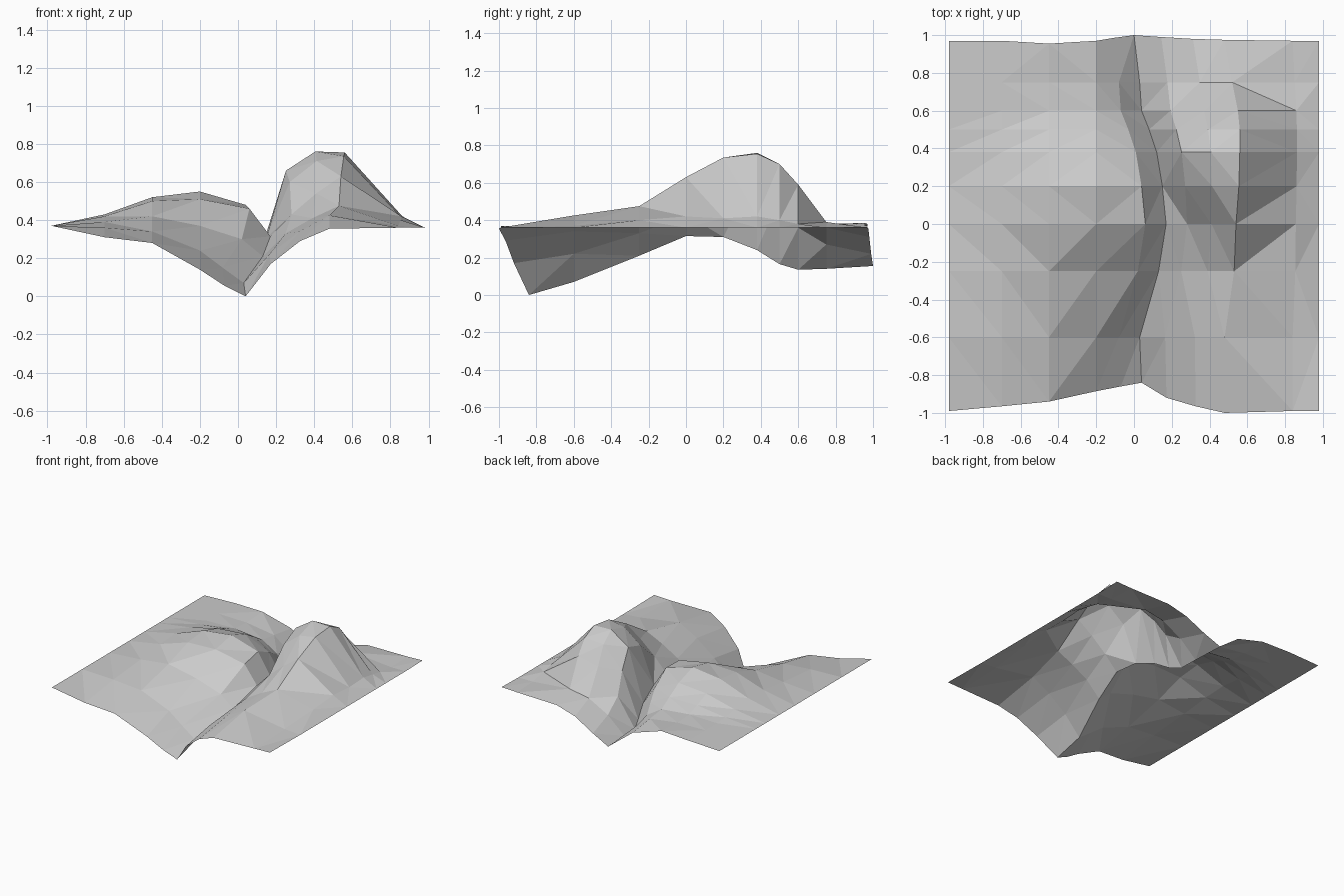
import bpy, bmesh

# Cross-sections from front to back: y, valley x, ridge x, then heights west to east
SECTIONS = [
    (-1.0, .04, .48, (.37, .31, .28, .14, .055, 0, .17, .29, .355, .36, .365)),
    (-.60, .03, .48, (.37, .36, .34, .24, .15, .07, .22, .34, .425, .37, .36)),
    (-.25, .13, .53, (.37, .39, .42, .37, .30, .21, .33, .41, .475, .40, .36)),
    (0.0, .17, .54, (.37, .42, .50, .51, .46, .315, .43, .54, .63, .42, .36)),
    (.20, .15, .555, (.37, .43, .52, .55, .48, .31, .60, .71, .735, .41, .36)),
    (.38, .12, .56, (.37, .41, .47, .49, .40, .24, .66, .76, .755, .42, .36)),
    (.50, .08, .56, (.37, .39, .42, .42, .33, .165, .52, .69, .70, .40, .36)),
    (.60, .04, .55, (.37, .38, .385, .36, .28, .135, .36, .55, .59, .38, .36)),
    (.75, .03, .52, (.37, .38, .375, .34, .25, .14, .27, .36, .39, .36, .36)),
    (1.0, .00, .48, (.37, .38, .385, .31, .24, .155, .22, .31, .355, .36, .365)),
]
# Wavy outlines of the front and back edges
FRONT = (-.99, -.965, -.94, -.885, -.86, -.84, -.92, -.965, -1, -.99, -.99)
BACK = (.97, .97, .955, .97, .985, 1, .99, .98, .975, .97, .97)


def columns(v, r):
    """x positions following the valley floor v and the ridge crest r."""
    d, e = r - v, .98 - r
    return (-.98, -.7, -.45, -.2, v - .11, v, v + .3 * d, v + .65 * d,
            r, r + .72 * e, .98)


# Terrain sheet: two hills divided by a winding valley
bm = bmesh.new()
rows = []
for i, (y, v, r, heights) in enumerate(SECTIONS):
    ys = FRONT if i == 0 else BACK if i == len(SECTIONS) - 1 else [y] * 11
    rows.append([bm.verts.new(p) for p in zip(columns(v, r), ys, heights)])
for a, b in zip(rows, rows[1:]):
    for j in range(10):
        bm.faces.new((a[j], a[j + 1], b[j + 1], b[j]))
bmesh.ops.triangulate(bm, faces=bm.faces[:], quad_method='SHORT_EDGE')

mesh = bpy.data.meshes.new("terrain")
bm.to_mesh(mesh)
bm.free()
bpy.context.collection.objects.link(bpy.data.objects.new("terrain", mesh))
